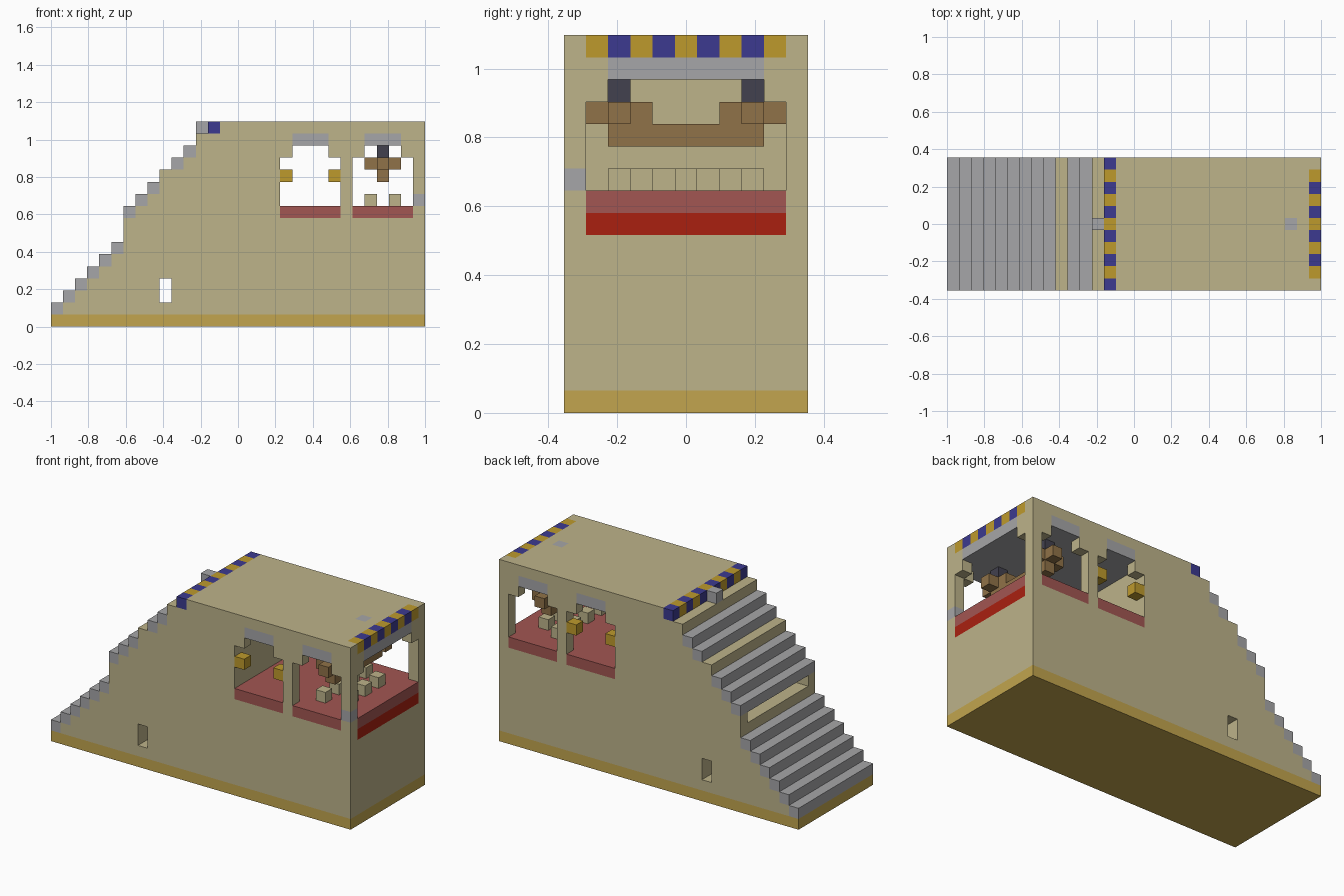
import bpy, bmesh
from mathutils import Vector

cube = bpy.data.objects.get("Cube")
if cube:
    bpy.data.objects.remove(cube, do_unlink=True)

# Block grid: length, depth and height in blocks
NX, NY, NZ = 31, 11, 17
S = 2 / NX


def material(name, rgb):
    lin = [((c / 255 + 0.055) / 1.055) ** 2.4 for c in rgb]
    m = bpy.data.materials.new(name)
    m.diffuse_color = (*lin, 1)
    m.use_nodes = True
    m.node_tree.nodes["Principled BSDF"].inputs["Base Color"].default_value = (*lin, 1)
    return m


sand = material("sandstone", (189, 179, 138))
ochre = material("ochre_base", (194, 165, 78))
gray = material("stone_gray", (166, 166, 168))
blue = material("royal_blue", (60, 58, 144))
gold = material("gold", (190, 154, 44))
rose = material("dusty_red", (162, 86, 82))
red = material("bright_red", (170, 32, 16))
wood = material("wood_brown", (144, 114, 72))
dark = material("dark_iron", (66, 65, 78))

cells = {}    # grid cell -> part name
parts = {}    # part name -> material


def fill(name, mat, xs, ys, zs):
    """Put a box of blocks (inclusive ranges or single indices) into a part."""
    spans = [(r, r) if isinstance(r, int) else r for r in (xs, ys, zs)]
    (a, b), (c, d), (e, f) = spans
    if name:
        parts[name] = mat
    for i in range(a, b + 1):
        for j in range(c, d + 1):
            for k in range(e, f + 1):
                if name:
                    cells[i, j, k] = name
                else:
                    cells.pop((i, j, k), None)


def carve(xs, ys, zs):
    fill(None, None, xs, ys, zs)


LAST = NY - 1
WIDE = (0, LAST)
INNER = (1, LAST - 1)
ARCH = (2, LAST - 2)

# Main building and base course
fill("building", sand, (13, NX - 1), WIDE, (1, NZ - 1))
fill("base_course", ochre, (0, NX - 1), WIDE, 0)

# Staircase: lower flight, landing wall, upper flight
for i in range(13):
    top = i + 1 if i < 6 else i + 3
    fill("stair_core", sand, i, WIDE, (1, top))
    if i not in (9, 12):
        fill("stair_treads", gray, i, WIDE, top)
fill("stair_post", gray, 12, LAST // 2, NZ - 1)

# Slot in the landing wall and low doorway through the sides
carve((6, 8), INNER, 8)
carve(9, WIDE, (2, 3))

# Room with red floor and gray ceiling
carve((19, 29), INNER, (10, 14))
fill("room_floor", rose, (19, 29), INNER, 9)
fill("room_ceiling", gray, (19, 29), INNER, 15)

# Side windows with sills and lintels
for j in (0, LAST):
    for i in (19, 25):
        carve((i, i + 4), j, (10, 13))
        carve((i + 1, i + 3), j, 14)
        fill("window_sills", rose, (i, i + 4), j, 9)
        fill("window_lintels", gray, (i + 1, i + 3), j, 15)
    for i in (19, 23):
        fill("window_lamps", gold, i, j, 12)

# End window with sill, lower band and lintel
END = NX - 1
carve(END, INNER, (10, 13))
carve(END, ARCH, 14)
fill("window_sills", rose, END, INNER, 9)
fill("end_band", red, END, INNER, 8)
fill("window_lintels", gray, END, ARCH, 15)
fill("corner_stone", gray, END, 0, 10)
fill("roof_stone", gray, 28, LAST // 2, NZ - 1)

# Striped roof trims, alternating blue and gold
for j in range(NY):
    name, mat = ("blue_trim", blue) if j % 2 == 0 else ("gold_trim", gold)
    fill(name, mat, 13, j, NZ - 1)
    if 0 < j < LAST:
        fill(name, mat, END, j, NZ - 1)

# Hanging wooden beam with cross arms and iron hangers
fill("hanging_beam", wood, 27, ARCH, 12)
for j in ARCH:
    fill("hanging_beam", wood, (26, 28), j, 13)
    fill("hanging_beam", wood, 27, (j - 1, j + 1), 13)
    fill("beam_hangers", dark, 27, j, 14)

# Staggered stools on the floor
for j in range(ARCH[0], ARCH[1] + 1):
    fill("stools", sand, 26 if j % 2 == 0 else 28, j, 10)


def build(name, mat):
    """Mesh the exposed block sides of one part."""
    bm = bmesh.new()
    verts = {}

    def vert(p):
        if p not in verts:
            x, y, z = p
            verts[p] = bm.verts.new(((x - NX / 2) * S, (y - NY / 2) * S, z * S))
        return verts[p]

    for cell in [c for c, n in cells.items() if n == name]:
        for axis in range(3):
            for side in (0, 1):
                near = list(cell)
                near[axis] += 2 * side - 1
                if tuple(near) in cells:
                    continue
                u, w = (axis + 1) % 3, (axis + 2) % 3
                ring = []
                for du, dw in ((0, 0), (1, 0), (1, 1), (0, 1)):
                    p = list(cell)
                    p[axis] += side
                    p[u] += du
                    p[w] += dw
                    ring.append(vert(tuple(p)))
                bm.faces.new(ring if side else ring[::-1])
    mesh = bpy.data.meshes.new(name)
    bm.to_mesh(mesh)
    bm.free()
    mesh.materials.append(mat)
    bpy.context.collection.objects.link(bpy.data.objects.new(name, mesh))


for part, mat in parts.items():
    build(part, mat)
